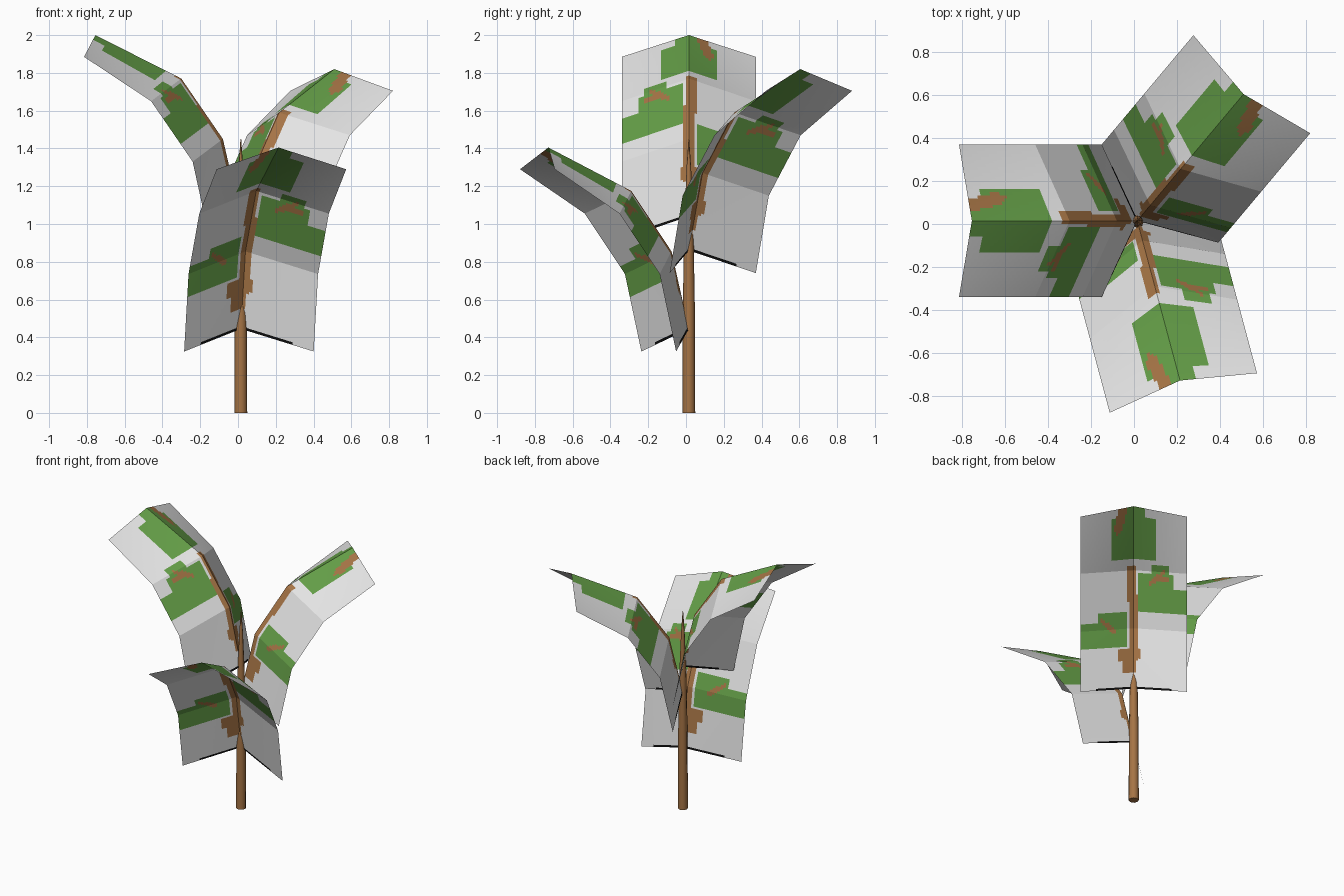
import bpy, bmesh, math

if "Cube" in bpy.data.objects:
    bpy.data.objects.remove(bpy.data.objects["Cube"])

def material(name, rgb):
    m = bpy.data.materials.new(name)
    m.diffuse_color = (*rgb, 1)
    m.use_nodes = True
    m.node_tree.nodes["Principled BSDF"].inputs["Base Color"].default_value = m.diffuse_color
    return m

GREY = material("pale grey", (0.78, 0.78, 0.78))
GREEN = material("leaf green", (0.127, 0.34, 0.063))
BROWN = material("bark brown", (0.38, 0.175, 0.06))
BLACK = material("black", (0.005, 0.005, 0.005))
CX = CY = 0.015

# Leaf stations: height on the rib, rib reach, edge reach, edge drop
STATIONS = [(0, 0, 0.165, 0.12), (0.41, 0.095, 0.255, 0.12),
            (0.73, 0.315, 0.475, 0.12), (0.96, 0.77, 0.83, 0.115)]
HALF = 0.355

def near_line(w, h, a, b, width):
    dx, dy = b[0] - a[0], b[1] - a[1]
    t = max(0, min(1, ((w - a[0]) * dx + (h - a[1]) * dy) / (dx * dx + dy * dy)))
    return math.hypot(w - a[0] - t * dx, h - a[1] - t * dy) < width

# Colour patches in leaf space: (material index, w min, w max, h min, h max)
PATCHES = [
    (3, -0.25, 0.25, 0.0, 0.014),       # dark strip along the base
    (2, -0.035, 0.03, 0.27, 0.60), (2, -0.01, 0.05, 0.20, 0.28),
    (2, -0.045, 0.015, 0.56, 0.745),    # rib
    (2, -0.11, 0.03, 0.19, 0.27), (2, -0.07, 0.02, 0.11, 0.20),
    (1, -0.145, 0.145, 0.77, 0.925), (1, -0.06, 0.08, 0.92, 0.97),   # tip patch
    (1, 0.035, 0.27, 0.51, 0.72), (1, 0.12, 0.24, 0.71, 0.755),
    (1, 0.26, 0.36, 0.51, 0.63),        # right patch
    (1, -0.36, -0.05, 0.285, 0.45), (1, -0.24, -0.05, 0.44, 0.505),  # left patch
]

def patch_index(w, h):
    if near_line(w, h, (0.11, 0.66), (0.20, 0.73), 0.012) or \
       near_line(w, h, (0.17, 0.69), (0.22, 0.69), 0.012) or \
       near_line(w, h, (-0.21, 0.46), (-0.13, 0.39), 0.014) or \
       near_line(w, h, (-0.105, 0.89), (-0.075, 0.945), 0.026):
        return 2
    for i, w0, w1, h0, h1 in PATCHES:
        if w0 <= w <= w1 and h0 <= h <= h1:
            return i
    return 0

def make_leaf(name, angle, base_z):
    bm = bmesh.new()
    out = (math.cos(angle), math.sin(angle))
    side = (-out[1], out[0])
    n = 24                                   # columns per half
    ws = [HALF * i / n for i in range(-n, n + 1)]
    rows = []
    for (a, b), count in zip(zip(STATIONS, STATIONS[1:]), (30, 24, 28)):
        for k in range(count):
            rows.append([p + (q - p) * k / count for p, q in zip(a, b)])
    rows.append(list(STATIONS[-1]))
    grid = []
    for h, rib, edge, drop in rows:
        line = []
        for w in ws:
            f = abs(w) / HALF
            r = rib + (edge - rib) * f
            line.append(bm.verts.new((CX + out[0] * r + side[0] * w,
                                      CY + out[1] * r + side[1] * w,
                                      base_z + h - drop * f)))
        grid.append(line)
    for j in range(len(rows) - 1):
        for i in range(2 * n):
            f = bm.faces.new((grid[j][i], grid[j + 1][i], grid[j + 1][i + 1], grid[j][i + 1]))
            f.material_index = patch_index((ws[i] + ws[i + 1]) / 2,
                                           (rows[j][0] + rows[j + 1][0]) / 2)
    me = bpy.data.meshes.new(name)
    bm.to_mesh(me)
    bm.free()
    for m in (GREY, GREEN, BROWN, BLACK):
        me.materials.append(m)
    bpy.context.collection.objects.link(bpy.data.objects.new(name, me))

make_leaf("low_leaf", math.radians(-75), 0.445)
make_leaf("middle_leaf", math.radians(50), 0.86)
make_leaf("top_leaf", math.radians(180), 1.04)

# Tapered stem
bm = bmesh.new()
rings = []
for z, r in [(0, 0.034), (0.55, 0.032), (1.0, 0.024), (1.3, 0.012), (1.45, 0.002)]:
    rings.append([bm.verts.new((CX + r * math.cos(math.tau * i / 8),
                                CY + r * math.sin(math.tau * i / 8), z)) for i in range(8)])
for lo, hi in zip(rings, rings[1:]):
    for i in range(8):
        j = (i + 1) % 8
        bm.faces.new((lo[i], lo[j], hi[j], hi[i])).smooth = True
bm.faces.new(rings[0][::-1])
bm.faces.new(rings[-1])
me = bpy.data.meshes.new("stem")
bm.to_mesh(me)
bm.free()
me.materials.append(BROWN)
bpy.context.collection.objects.link(bpy.data.objects.new("stem", me))
